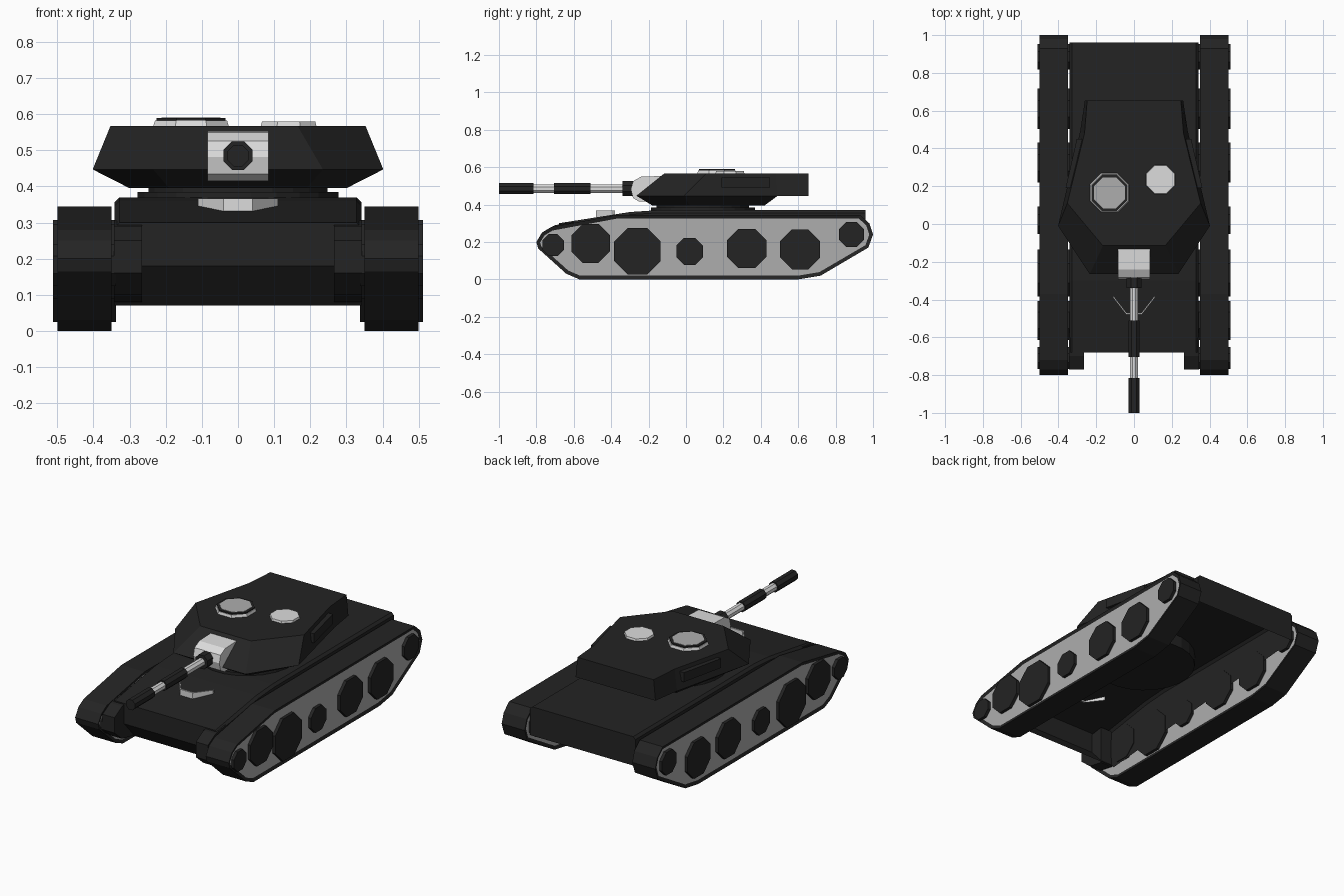
import bpy, bmesh, math
from mathutils import Matrix, Vector

if "Cube" in bpy.data.objects:
    bpy.data.objects.remove(bpy.data.objects["Cube"])


def material(name, v):
    m = bpy.data.materials.new(name)
    m.diffuse_color = (v, v, v, 1)
    m.use_nodes = True
    m.node_tree.nodes["Principled BSDF"].inputs["Base Color"].default_value = m.diffuse_color
    return m


DARK = material("charcoal", 0.017)
GRAY = material("mid gray", 0.42)
LIGHT = material("pale gray", 0.72)


def finish(name, bm, *mats):
    bmesh.ops.recalc_face_normals(bm, faces=bm.faces[:])
    me = bpy.data.meshes.new(name)
    bm.to_mesh(me)
    bm.free()
    for m in mats:
        me.materials.append(m)
    ob = bpy.data.objects.new(name, me)
    bpy.context.collection.objects.link(ob)
    return ob


def loft(rings):
    """Closed solid through matching rings of points."""
    bm = bmesh.new()
    vs = [[bm.verts.new(p) for p in r] for r in rings]
    n = len(rings[0])
    for a, b in zip(vs, vs[1:]):
        for i in range(n):
            j = (i + 1) % n
            bm.faces.new((a[i], a[j], b[j], b[i]))
    bm.faces.new(vs[0][::-1])
    bm.faces.new(vs[-1])
    bmesh.ops.recalc_face_normals(bm, faces=bm.faces[:])
    return bm


def prism(profile, x0, x1):
    """Side profile (y, z) extruded across x."""
    return loft([[(x, y, z) for y, z in profile] for x in (x0, x1)])


def plan(half, z):
    """Symmetric plan outline from its right half, at height z."""
    return [(x, y, z) for x, y in half] + [(-x, y, z) for x, y in reversed(half)]


def cyl(name, start, end, r1, r2, mat, n=8):
    a, b = Vector(start), Vector(end)
    d = b - a
    mx = Matrix.Translation((a + b) / 2) @ d.to_track_quat('Z', 'Y').to_matrix().to_4x4() \
        @ Matrix.Rotation(math.pi / n, 4, 'Z')
    bm = bmesh.new()
    bmesh.ops.create_cone(bm, cap_ends=True, segments=n, radius1=r1, radius2=r2,
                          depth=d.length, matrix=mx)
    return finish(name, bm, mat)


# Tracks with inset gray side panels, and their wheels
track = [(-0.80, 0.20), (-0.77, 0.25), (-0.72, 0.28), (-0.37, 0.345), (0.93, 0.345),
         (0.98, 0.30), (1.0, 0.24), (0.975, 0.17), (0.72, 0.02), (0.60, 0.0),
         (-0.57, 0.0), (-0.64, 0.03), (-0.79, 0.165)]
wheels = [(-0.71, 0.183, 0.063), (-0.51, 0.192, 0.112), (-0.26, 0.15, 0.135),
          (0.02, 0.15, 0.078), (0.325, 0.165, 0.114), (0.61, 0.16, 0.115),
          (0.885, 0.24, 0.073)]
for s, side in ((1, "right"), (-1, "left")):
    bm = prism(track, s * 0.35, s * 0.50)
    caps = [f for f in bm.faces if abs(f.normal.x) > 0.9]
    bmesh.ops.inset_individual(bm, faces=caps, thickness=0.02, depth=-0.006)
    for f in caps:
        f.material_index = 1
    finish(side + "_track", bm, DARK, GRAY)
    for i, (y, z, r) in enumerate(wheels):
        cyl(f"{side}_wheel_{i + 1}", (s * 0.338, y, z), (s * 0.512, y, z), r, r, DARK)

# Hull shell, open underneath
hull = [(-0.58, 0.07), (-0.68, 0.18), (-0.68, 0.30), (-0.30, 0.36), (-0.15, 0.37),
        (0.96, 0.37), (0.96, 0.20)]
bm = prism(hull, -0.342, 0.342)
# chamfer the long upper side edges
edges = [e for e in bm.edges
         if all(abs(v.co.x) > 0.3 and v.co.z > 0.29 for v in e.verts)
         and abs(e.verts[0].co.x - e.verts[1].co.x) < 0.01]
bmesh.ops.bevel(bm, geom=edges, offset=0.014, segments=1, affect='EDGES')
bm.normal_update()
floor = [f for f in bm.faces if f.normal.z < -0.9]
bmesh.ops.delete(bm, geom=floor, context='FACES')
finish("hull", bm, DARK)

# Front brackets carrying the leading wheels
bracket = [(-0.60, 0.08), (-0.70, 0.10), (-0.77, 0.16), (-0.77, 0.25), (-0.70, 0.29),
           (-0.60, 0.305)]
for s, side in ((1, "right"), (-1, "left")):
    finish(side + "_front_bracket", prism(bracket, s * 0.265, s * 0.343), DARK)

# V-shaped splash guard on the front slope
guard = [(-0.11, -0.39), (-0.04, -0.48), (0.04, -0.48), (0.11, -0.39)]
outline = guard + [(x, y + 0.01) for x, y in reversed(guard)]
finish("splash_guard", loft([[(x, y, z) for x, y in outline] for z in (0.325, 0.367)]), LIGHT)

# Turret ring
cyl("turret_ring", (0, 0.09, 0.30), (0, 0.09, 0.385), 0.28, 0.28, DARK, 24)
cyl("turret_collar", (0, 0.09, 0.38), (0, 0.09, 0.40), 0.25, 0.25, DARK, 24)

# Turret: faceted upper body with rear bustle, and tapered lower body
waist = [(0.235, -0.265), (0.402, -0.01), (0.285, 0.49), (0.26, 0.655)]
roof = [(0.165, -0.115), (0.353, 0.11), (0.262, 0.48), (0.248, 0.655)]
finish("turret_upper", loft([plan(waist, 0.447), plan(roof, 0.567)]), DARK)
base = [(0.19, -0.18), (0.30, 0.02), (0.23, 0.42)]
finish("turret_lower", loft([plan(base, 0.395), plan(waist[:3], 0.447)]), DARK)

# Stowage boxes on the turret flanks
for s, side in ((1, "right"), (-1, "left")):
    lower = [(s * x, y, 0.49) for x, y in
             ((0.27, 0.19), (0.362, 0.19), (0.303, 0.45), (0.25, 0.45))]
    finish(side + "_stowage_box", loft([lower, [(x, y, 0.545) for x, y, _ in lower]]), DARK)

# Gun mantlet with rounded face
mantlet = [(-0.12, 0.415), (-0.25, 0.415), (-0.283, 0.435), (-0.295, 0.482),
           (-0.283, 0.525), (-0.24, 0.549), (-0.12, 0.553)]
finish("gun_mantlet", prism(mantlet, -0.085, 0.085), LIGHT)

# Gun: pale barrel with dark sleeves
GZ = 0.485
for name, y0, y1, r, mat in (("gun_collar", -0.28, -0.34, 0.043, DARK),
                             ("gun_barrel", -0.30, -0.99, 0.024, LIGHT),
                             ("barrel_sleeve", -0.51, -0.705, 0.032, DARK),
                             ("muzzle_sleeve", -0.815, -1.0, 0.032, DARK)):
    cyl(name, (0, y0, GZ), (0, y1, GZ), r, r, mat)

# Roof hatches
cx, cy = -0.13, 0.165
cyl("main_hatch_base", (cx, cy, 0.56), (cx, cy, 0.582), 0.115, 0.108, LIGHT)
cyl("main_hatch_rim", (cx, cy, 0.58), (cx, cy, 0.589), 0.104, 0.104, DARK)
cyl("main_hatch_lid", (cx, cy, 0.58), (cx, cy, 0.591), 0.089, 0.089, GRAY)
cyl("small_hatch", (0.14, 0.235, 0.56), (0.14, 0.235, 0.579), 0.085, 0.08, LIGHT)
